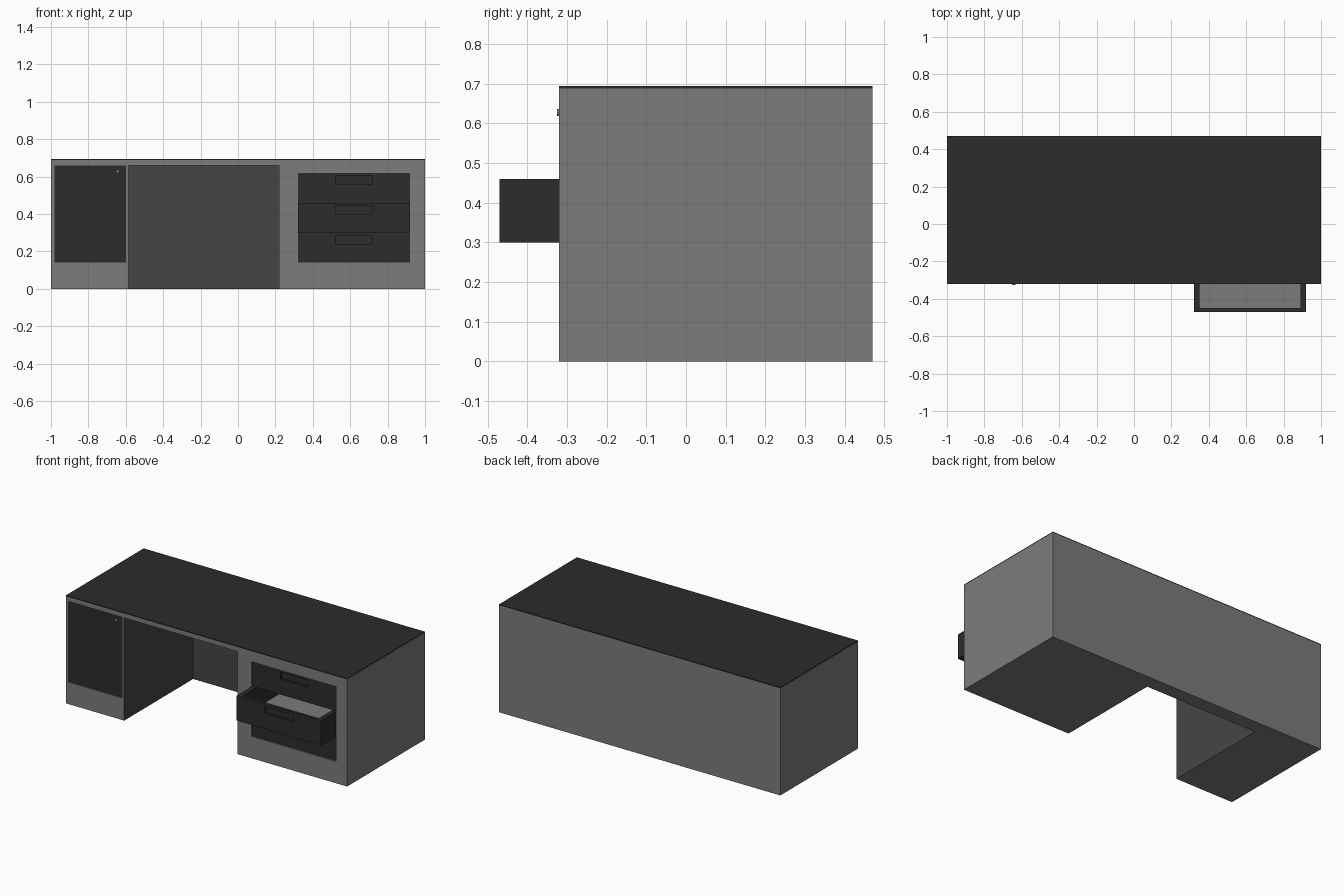
import bpy, math

if "Cube" in bpy.data.objects:
    bpy.data.objects.remove(bpy.data.objects["Cube"])

FRONT, BACK = -0.32, 0.47


def material(name, v):
    m = bpy.data.materials.new(name)
    m.diffuse_color = (v, v, v, 1)
    m.use_nodes = True
    m.node_tree.nodes["Principled BSDF"].inputs["Base Color"].default_value = m.diffuse_color
    return m


dark = material("black_laminate", 0.025)
mid = material("dark_grey_lining", 0.06)
grey = material("grey_panel", 0.2)


def box(name, x0, x1, y0, y1, z0, z1, mat=None):
    bpy.ops.mesh.primitive_cube_add(size=1, location=((x0 + x1) / 2, (y0 + y1) / 2, (z0 + z1) / 2))
    o = bpy.context.object
    o.name = name
    o.scale = (x1 - x0, y1 - y0, z1 - z0)
    bpy.ops.object.transform_apply(location=True, rotation=False, scale=True)
    if mat:
        o.data.materials.append(mat)
    return o


def cut(o, *dims):
    c = box("cutter", *dims)
    m = o.modifiers.new("cut", 'BOOLEAN')
    m.operation, m.solver, m.object = 'DIFFERENCE', 'EXACT', c
    bpy.context.view_layer.objects.active = o
    bpy.ops.object.modifier_apply(modifier=m.name)
    bpy.data.objects.remove(c)


# Desk carcass with kneehole, drawer bay and door pocket
body = box("desk_body", -1, 1, FRONT, BACK, 0, 0.688, grey)
cut(body, -0.585, 0.22, -0.5, 0.38, -0.1, 0.66)
cut(body, 0.32, 0.92, -0.5, 0.36, 0.14, 0.62)
cut(body, -0.98, -0.60, -0.5, -0.29, 0.14, 0.66)

# Dark lining on the kneehole faces
body.data.materials.append(mid)
for p in body.data.polygons:
    c, n = p.center, p.normal
    wall = abs(n.x) > 0.9 and (abs(c.x + 0.585) < 0.002 or abs(c.x - 0.22) < 0.002)
    rear = n.y < -0.9 and abs(c.y - 0.38) < 0.002
    roof = n.z < -0.9 and abs(c.z - 0.66) < 0.002 and -0.58 < c.x < 0.22
    p.material_index = 1 if wall or rear or roof else 0

# Worktop
box("worktop", -1, 1, FRONT, BACK, 0.688, 0.694, dark)

# Cupboard door and knob
box("cupboard_door", -0.98, -0.60, -0.312, -0.29, 0.14, 0.66, dark)
bpy.ops.mesh.primitive_cylinder_add(vertices=16, radius=0.009, depth=0.014,
                                    location=(-0.643, -0.318, 0.628),
                                    rotation=(math.pi / 2, 0, 0))
knob = bpy.context.object
knob.name = "door_knob"
knob.data.materials.append(grey)
bpy.ops.object.shade_smooth_by_angle()

# Drawers: open boxes with recessed grips, the middle one pulled out
for name, z, y in (("bottom_drawer", 0.14, -0.312),
                   ("middle_drawer", 0.30, -0.47),
                   ("top_drawer", 0.46, -0.312)):
    d = box(name, 0.32, 0.92, y, y + 0.6, z, z + 0.16, dark)
    cut(d, 0.35, 0.89, y + 0.02, y + 0.57, z + 0.03, z + 0.3)
    cut(d, 0.52, 0.72, y - 0.1, y + 0.012, z + 0.10, z + 0.143)
    # Grey drawer floor
    d.data.materials.append(grey)
    for p in d.data.polygons:
        p.material_index = int(p.normal.z > 0.9 and abs(p.center.z - z - 0.03) < 0.002)
